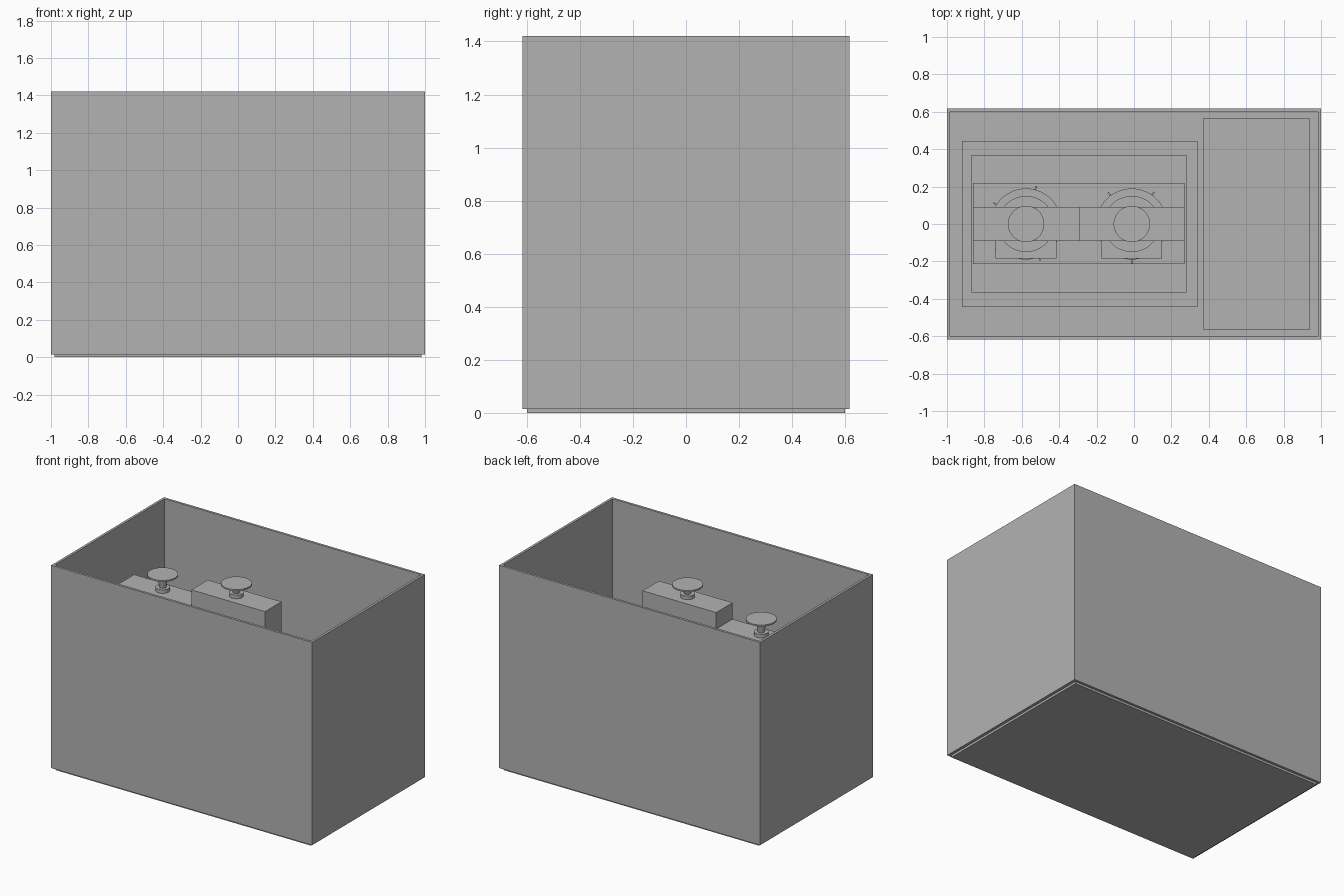
import bpy
import math

cube = bpy.data.objects.get("Cube")
if cube:
    bpy.data.objects.remove(cube, do_unlink=True)

grey = bpy.data.materials.new("plain grey")
grey.use_nodes = True
COLOUR = (0.45, 0.45, 0.45, 1)
grey.diffuse_color = COLOUR
grey.node_tree.nodes["Principled BSDF"].inputs["Base Color"].default_value = COLOUR


def finish(name):
    ob = bpy.context.object
    ob.name = name
    ob.data.materials.append(grey)
    return ob


def box(name, x, y, z):
    """Box from (low, high) pairs on each axis."""
    bpy.ops.mesh.primitive_cube_add(size=1, location=[sum(p) / 2 for p in (x, y, z)])
    ob = bpy.context.object
    ob.scale = [p[1] - p[0] for p in (x, y, z)]
    bpy.ops.object.transform_apply(location=False, rotation=False, scale=True)
    return finish(name)


def cylinder(name, x, radius, z, top=None):
    """Upright round part on the centre line, optionally tapered."""
    bpy.ops.mesh.primitive_cone_add(
        vertices=48, radius1=radius, radius2=radius if top is None else top,
        depth=z[1] - z[0], location=(x, 0, sum(z) / 2))
    bpy.ops.object.shade_smooth_by_angle(angle=math.radians(40))
    return finish(name)


# Case: base plate, floor and four thin walls, open at the top
X, Y, T = 1.0, 0.617, 0.017
LOW, HIGH = 0.015, 1.42
box("base_plate", (-0.98, 0.98), (-0.6, 0.6), (0, LOW))
box("case_floor", (-X, X), (-Y, Y), (LOW, 0.03))
for side, s in (("left", 1), ("right", -1)):
    box(side + "_wall", sorted((s * (X - T), s * X)), (-Y, Y), (LOW, HIGH))
for side, s in (("back", 1), ("front", -1)):
    box(side + "_wall", (T - X, X - T), sorted((s * (Y - T), s * Y)), (LOW, HIGH))

# Stepped plinth and the flat panel beside it
box("plinth", (-0.92, 0.34), (-0.445, 0.445), (0.03, 0.12))
box("plinth_step", (-0.87, 0.28), (-0.365, 0.37), (0.12, 0.2))
box("bed", (-0.86, 0.27), (-0.215, 0.22), (0.2, 0.3))
box("side_panel", (0.37, 0.94), (-0.565, 0.565), (0.03, 0.06))

# Two matching units, their heads at different heights
for side, x, top, cap in (("right", -0.577, 1.123, 1.237), ("left", -0.012, 1.237, 1.325)):
    head = top - 0.28
    box(side + "_head", (x - 0.2825, x + 0.2825), (-0.09, 0.09), (head, top))
    cylinder(side + "_drum", x, 0.19, (0.3, 0.6))
    cylinder(side + "_column", x, 0.15, (0.6, head))
    box(side + "_front_block", (x - 0.163, x + 0.163), (-0.185, -0.05), (0.3, 0.66))
    # Round button on a waisted stem
    cylinder(side + "_collar", x, 0.045, (top, top + 0.025))
    cylinder(side + "_stem", x, 0.022, (top + 0.025, cap - 0.01), 0.035)
    cylinder(side + "_button", x, 0.097, (cap - 0.01, cap))
    # Small marker pegs around the drum
    for k in range(5):
        a = math.radians(72 * k + (75 if side == "right" else 55))
        bpy.ops.mesh.primitive_cube_add(
            size=1, rotation=(0, 0, a),
            location=(x + 0.195 * math.cos(a), 0.195 * math.sin(a), 0.45))
        bpy.context.object.scale = (0.03, 0.008, 0.2)
        finish(side + "_drum_peg")
